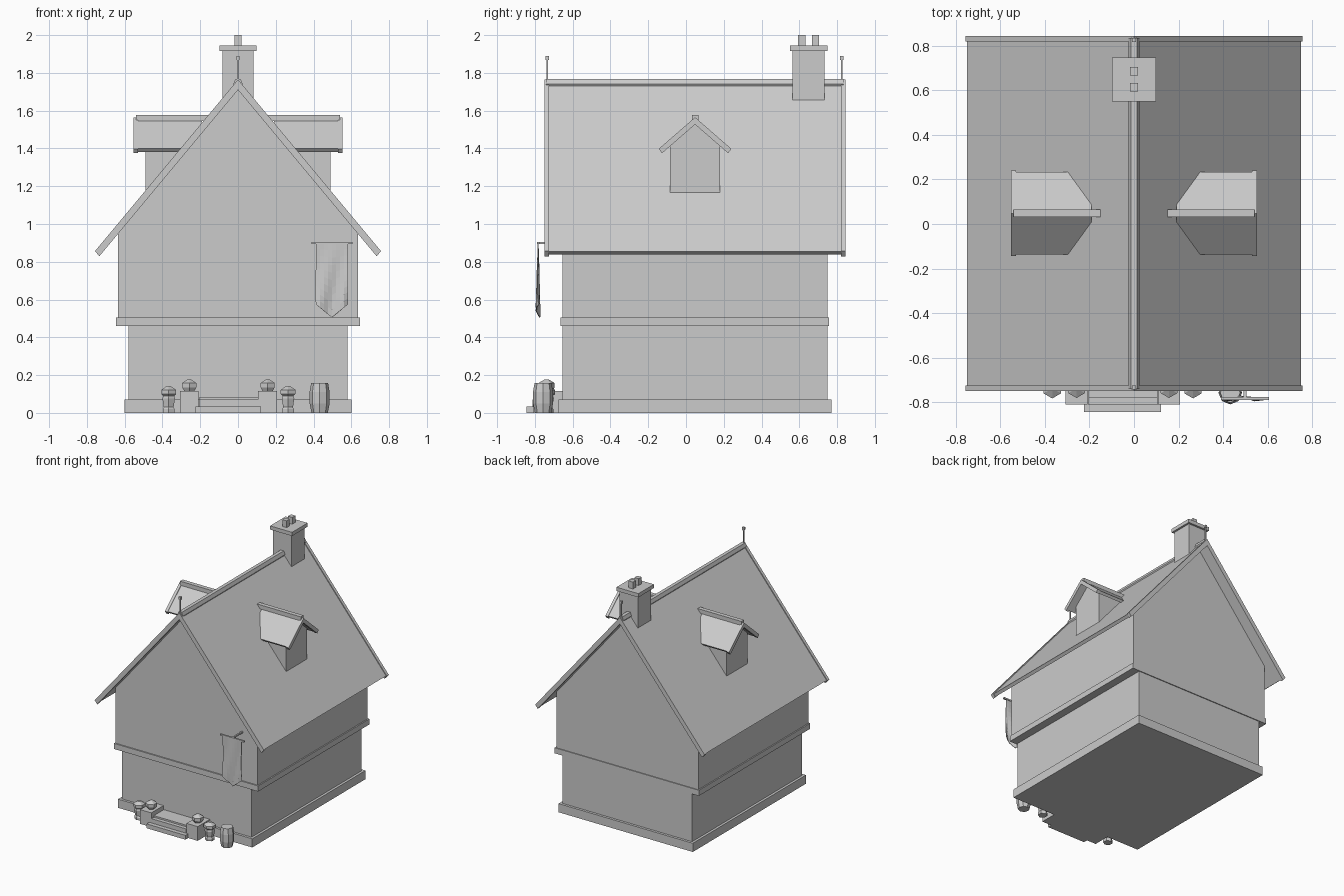
import bpy, bmesh, math
from mathutils import Vector

if "Cube" in bpy.data.objects:
    bpy.data.objects.remove(bpy.data.objects["Cube"])

grey = bpy.data.materials.new("plain grey")
grey.diffuse_color = (0.6, 0.6, 0.6, 1)
grey.use_nodes = True
grey.node_tree.nodes["Principled BSDF"].inputs["Base Color"].default_value = grey.diffuse_color


def finish(name, bm):
    bmesh.ops.recalc_face_normals(bm, faces=bm.faces)
    me = bpy.data.meshes.new(name)
    bm.to_mesh(me)
    bm.free()
    me.materials.append(grey)
    ob = bpy.data.objects.new(name, me)
    bpy.context.collection.objects.link(ob)
    return ob


def prism(name, pts, a, b, axis="y"):
    """Extrude a (u, z) profile from a to b along x or y."""
    bm = bmesh.new()
    put = (lambda u, z, t: (u, t, z)) if axis == "y" else (lambda u, z, t: (t, u, z))
    r0 = [bm.verts.new(put(u, z, a)) for u, z in pts]
    r1 = [bm.verts.new(put(u, z, b)) for u, z in pts]
    bm.faces.new(r0)
    bm.faces.new(r1)
    for i in range(len(pts)):
        j = (i + 1) % len(pts)
        bm.faces.new((r0[i], r0[j], r1[j], r1[i]))
    return finish(name, bm)


def box(name, x0, x1, y0, y1, z0, z1):
    return prism(name, [(x0, z0), (x1, z0), (x1, z1), (x0, z1)], y0, y1)


def lathe(name, x, y, rings, n):
    """Low-poly turned shape from (radius, z) rings, with capped ends."""
    bm = bmesh.new()
    loops = []
    for r, z in rings:
        loops.append([bm.verts.new((x + r * math.sin(k * math.tau / n),
                                    y - r * math.cos(k * math.tau / n), z)) for k in range(n)])
    bm.faces.new(loops[0])
    bm.faces.new(loops[-1])
    for lo, hi in zip(loops, loops[1:]):
        for k in range(n):
            m = (k + 1) % n
            bm.faces.new((lo[k], lo[m], hi[m], hi[k]))
    return finish(name, bm)


def chevron(c, half, top, slope, run_in, drop):
    """Profile of a folded roof: outer apex, thickness drop, square-cut eaves."""
    e = top - slope * half
    low = top - drop - slope * (half - run_in)
    return [(c, top), (c + half, e), (c + half - run_in, low), (c, top - drop),
            (c - half + run_in, low), (c - half, e)]


# Walls
box("plinth", -0.6, 0.6, -0.675, 0.77, 0, 0.07)
box("lower_wall", -0.58, 0.58, -0.655, 0.75, 0.07, 0.46)
box("floor_band", -0.645, 0.645, -0.665, 0.757, 0.46, 0.505)
prism("upper_wall", [(-0.635, 0.505), (0.635, 0.505), (0.635, 0.965), (0, 1.725), (-0.635, 0.965)],
      -0.655, 0.75)

# Main roof with edge boards, ridge and finials
prism("roof", chevron(0, 0.75, 1.755, 1.2, 0.02, 0.04), -0.725, 0.82)
for end, y0 in (("front", -0.75), ("back", 0.82)):
    prism(end + "_edge_board", chevron(0, 0.757, 1.765, 1.2, 0.023, 0.055), y0, y0 + 0.025)
prism("ridge_cap", [(-0.014, 1.72), (0.014, 1.72), (0.025, 1.74), (0.014, 1.767), (-0.014, 1.767),
                    (-0.025, 1.74)], -0.74, 0.835)
for end, y in (("front", -0.735), ("back", 0.825)):
    box(end + "_finial_rod", -0.004, 0.004, y - 0.004, y + 0.004, 1.75, 1.87)
    box(end + "_finial_knob", -0.009, 0.009, y - 0.009, y + 0.009, 1.868, 1.89)

# Chimney
box("chimney", -0.082, 0.082, 0.565, 0.732, 1.65, 1.915)
box("chimney_cap", -0.098, 0.098, 0.55, 0.748, 1.915, 1.945)
for y in (0.613, 0.685):
    box("chimney_pot", -0.019, 0.019, y - 0.019, y + 0.019, 1.945, 2.0)

# Dormers on both slopes
MID = 0.048
for side, s in (("left", -1), ("right", 1)):
    prism(side + "_dormer_wall", [(MID - 0.133, 1.165), (MID + 0.133, 1.165), (MID + 0.133, 1.415),
                                  (MID, 1.53), (MID - 0.133, 1.415)], s * 0.2, s * 0.49, "x")
    prism(side + "_dormer_roof", chevron(MID, 0.185, 1.56, 0.87, 0.015, 0.03),
          s * 0.19, s * 0.532, "x")
    prism(side + "_dormer_edge", chevron(MID, 0.192, 1.565, 0.87, 0.017, 0.038),
          s * 0.53, s * 0.553, "x")
    box(side + "_dormer_ridge", min(s * 0.15, s * 0.54), max(s * 0.15, s * 0.54),
        MID - 0.017, MID + 0.017, 1.545, 1.578)

# Entrance steps with cheek blocks
box("bottom_step", -0.225, 0.122, -0.845, -0.65, 0, 0.035)
box("middle_step", -0.205, 0.105, -0.812, -0.65, 0.035, 0.07)
box("top_step", -0.205, 0.105, -0.782, -0.65, 0.07, 0.083)
for x in (-0.258, 0.157):
    box("step_cheek", x - 0.05, x + 0.05, -0.81, -0.65, 0, 0.115)
    lathe("cheek_ornament", x, -0.738, [(0.03, 0.115), (0.043, 0.135), (0.043, 0.158),
                                        (0.012, 0.176)], 6)

# Planters and barrel
for x in (-0.367, 0.265):
    lathe("planter", x, -0.738, [(0.036, 0), (0.036, 0.02), (0.03, 0.03), (0.038, 0.075),
                                 (0.034, 0.09), (0.045, 0.1), (0.045, 0.122), (0.012, 0.142)], 6)
lathe("barrel", 0.432, -0.757, [(0.043, 0), (0.053, 0.05), (0.053, 0.11), (0.045, 0.157)], 8)

# Banner on its pole
box("banner_pole", 0.39, 0.605, -0.79, -0.776, 0.893, 0.905)
box("banner_bracket", 0.492, 0.504, -0.785, -0.65, 0.893, 0.905)
bm = bmesh.new()
grid = {}
for i in range(9):
    for j in range(11):
        u, v = i / 8, j / 10
        bottom = 0.505 + 0.07 * abs(2 * u - 1)
        y = -0.783 + 0.011 * v * math.sin(9 * u + 4 * v)
        grid[i, j] = bm.verts.new((0.412 + 0.17 * u, y, 0.9 + (bottom - 0.9) * v))
for i in range(8):
    for j in range(10):
        bm.faces.new((grid[i, j], grid[i + 1, j], grid[i + 1, j + 1], grid[i, j + 1]))
banner = finish("banner", bm)
solid = banner.modifiers.new("cloth thickness", "SOLIDIFY")
solid.thickness = 0.005
solid.offset = 0
